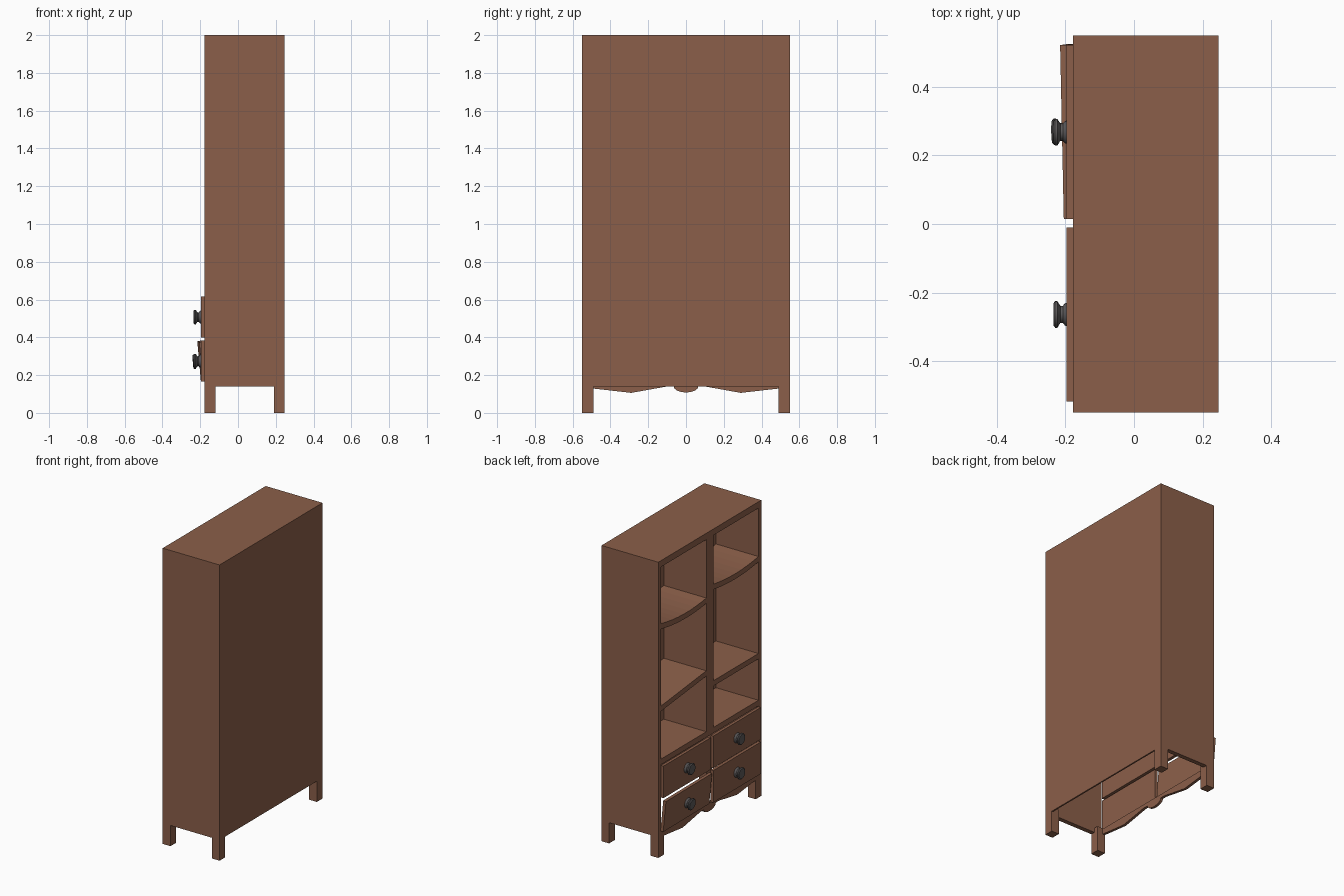
import bpy, bmesh, math
from mathutils import Matrix, Euler, Vector

if "Cube" in bpy.data.objects:
    bpy.data.objects.remove(bpy.data.objects["Cube"])


def material(name, rgb):
    m = bpy.data.materials.new(name)
    m.diffuse_color = (*rgb, 1)
    m.use_nodes = True
    m.node_tree.nodes["Principled BSDF"].inputs["Base Color"].default_value = m.diffuse_color
    return m


WOOD = material("brown_wood", (0.258, 0.114, 0.067))
METAL = material("dark_grey_metal", (0.105, 0.098, 0.1))


def finish(bm, name, mat):
    bmesh.ops.recalc_face_normals(bm, faces=bm.faces)
    me = bpy.data.meshes.new(name)
    bm.to_mesh(me)
    bm.free()
    me.materials.append(mat)
    ob = bpy.data.objects.new(name, me)
    bpy.context.collection.objects.link(ob)
    return ob


def box(name, x, y, z, mat=WOOD):
    bm = bmesh.new()
    bmesh.ops.create_cube(bm, size=1)
    for v in bm.verts:
        v.co = [a[0] + (c + 0.5) * (a[1] - a[0]) for a, c in zip((x, y, z), v.co)]
    return finish(bm, name, mat)


def extrude_profile(name, pts, x0, x1):
    """Extrude a (y, z) outline along x."""
    bm = bmesh.new()
    face = bm.faces.new([bm.verts.new((x0, y, z)) for y, z in pts])
    out = bmesh.ops.extrude_face_region(bm, geom=[face])
    for v in out["geom"]:
        if isinstance(v, bmesh.types.BMVert):
            v.co.x = x1
    return finish(bm, name, WOOD)


FRONT, BACK, HALF = -0.178, 0.247, 0.55

# Carcass, open underneath
for s, side in ((1, "left"), (-1, "right")):
    box(side + "_side_panel", (FRONT, BACK), sorted((s * 0.52, s * HALF)), (0.14, 2))
box("top_panel", (FRONT, BACK), (-0.52, 0.52), (1.957, 2))
box("back_panel", (0.237, BACK), (-0.52, 0.52), (0.14, 1.957))
box("inner_back", (0.14, 0.237), (-0.52, 0.52), (0.62, 1.957))
box("floor_shelf", (FRONT, 0.14), (-0.52, 0.52), (0.62, 0.658))
box("centre_divider", (FRONT, 0.14), (-0.037, 0.037), (0.658, 1.957))

# Legs
for x in ((FRONT, -0.12), (0.19, BACK)):
    for s in (1, -1):
        box("leg", x, sorted((s * 0.49, s * HALF)), (0, 0.17))


# Warped shelves: height at outer end, height at divider, sag
def shelf(name, s, z_out, z_in, sag, n=8):
    top, low = [], []
    for i in range(n + 1):
        t = i / n
        y = s * (0.52 - t * 0.483)
        z = z_out + (z_in - z_out) * t - sag * 4 * t * (1 - t)
        top.append((y, z))
        low.append((y, z - 0.036))
    extrude_profile(name, top + low[::-1], FRONT, 0.14)


shelf("upper_left_shelf", 1, 1.573, 1.562, 0.022)
shelf("upper_right_shelf", -1, 1.63, 1.627, 0.02)
shelf("lower_left_shelf", 1, 1.017, 1.07, 0)
shelf("lower_right_shelf", -1, 0.974, 0.974, 0)

# Scalloped apron
half = [(0.5, 0.13), (0.29, 0.106), (0.1, 0.14), (0.065, 0.14)]
bump = [(0.065 * math.cos(a), 0.14 - 0.032 * math.sin(a))
        for a in (math.pi * i / 8 for i in range(1, 8))]
apron = [(0.5, 0.165)] + half + bump + [(-y, z) for y, z in half[::-1]] + [(-0.5, 0.165)]
extrude_profile("apron", apron, FRONT, -0.16)


# Drawer fronts with turned knobs
def knob(name):
    prof = [(0, 0), (0.034, 0), (0.032, 0.005), (0.025, 0.011), (0.025, 0.018),
            (0.039, 0.027), (0.039, 0.033), (0.033, 0.038), (0, 0.038)]
    bm = bmesh.new()
    vs = [bm.verts.new((-0.01 - h, r, 0)) for r, h in prof]
    es = [bm.edges.new(p) for p in zip(vs, vs[1:])]
    bmesh.ops.spin(bm, geom=vs + es, cent=(0, 0, 0), axis=(1, 0, 0),
                   angle=math.tau, steps=20, use_duplicate=False)
    bmesh.ops.remove_doubles(bm, verts=bm.verts, dist=1e-5)
    ob = finish(bm, name, METAL)
    bpy.ops.object.select_all(action='DESELECT')
    ob.select_set(True)
    bpy.context.view_layer.objects.active = ob
    bpy.ops.object.shade_smooth_by_angle(angle=math.radians(35))
    return ob


def drawer(label, y, z, h, x=-0.187, rot=(0, 0, 0)):
    m = Matrix.Translation(Vector((x, y, z))) @ Euler(rot).to_matrix().to_4x4()
    front = box(label + "_drawer", (-0.01, 0.01), (-0.254, 0.254), (-h / 2, h / 2))
    for ob in (front, knob(label + "_knob")):
        ob.matrix_world = m


drawer("upper_left", 0.268, 0.507, 0.216)
drawer("upper_right", -0.264, 0.507, 0.216)
drawer("lower_right", -0.264, 0.274, 0.216)
drawer("lower_left", 0.27, 0.274, 0.21, -0.191, (0.012, -0.09, 0.02))
